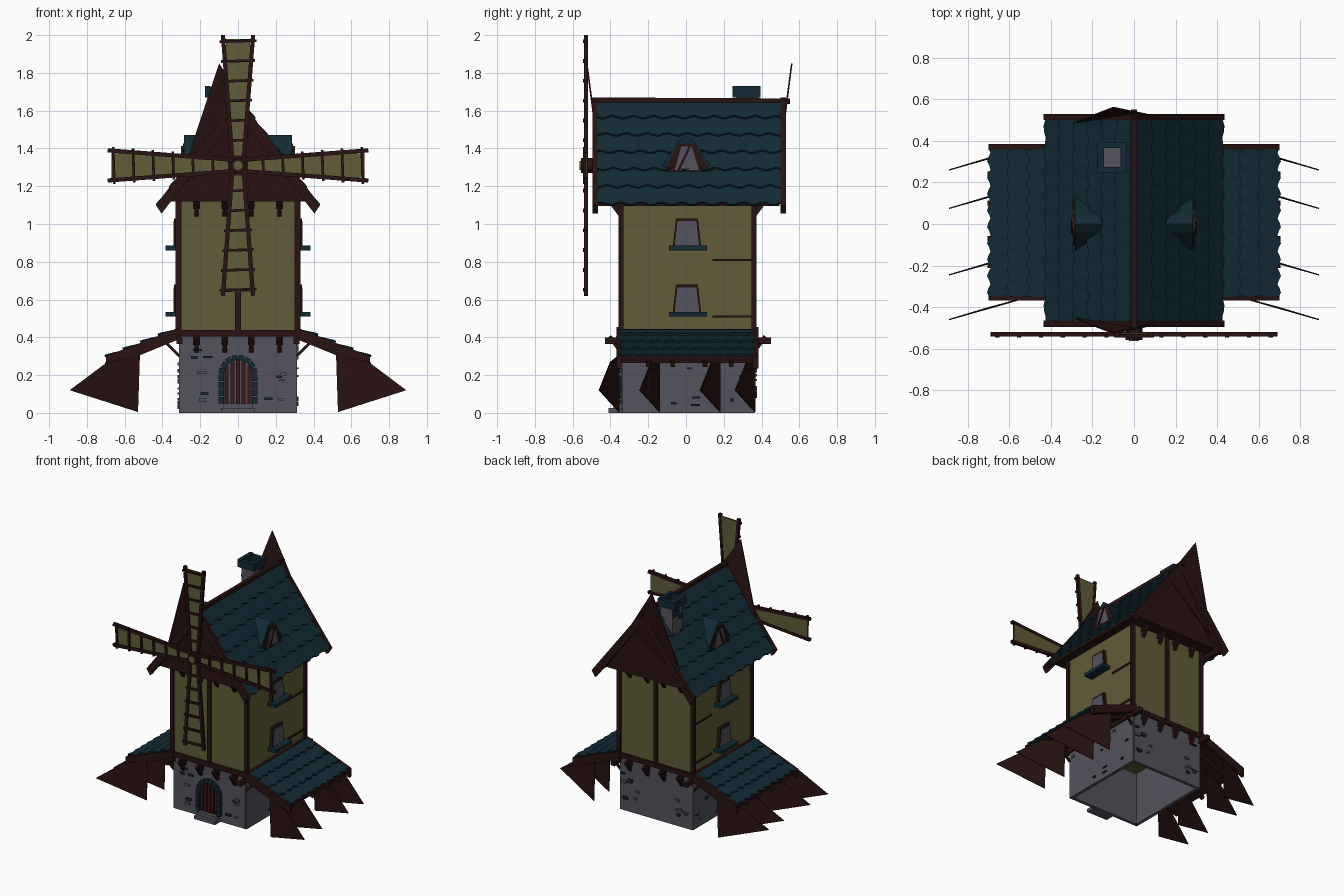
import bpy, bmesh, math, random
from mathutils import Vector, Matrix

random.seed(4)
cube = bpy.data.objects.get("Cube")
if cube:
    bpy.data.objects.remove(cube)


def material(name, rgb):
    m = bpy.data.materials.new(name)
    m.use_nodes = True
    m.diffuse_color = (*rgb, 1)
    m.node_tree.nodes["Principled BSDF"].inputs["Base Color"].default_value = (*rgb, 1)
    return m


BROWN = material("dark_timber", (0.023, 0.006, 0.006))
TEAL = material("teal_shingle", (0.006, 0.023, 0.035))
STONE = material("grey_stone", (0.09, 0.085, 0.11))
TAN = material("tan_plaster", (0.122, 0.107, 0.041))
RED = material("door_red", (0.045, 0.008, 0.01))


def part(name, mat, bm, mirror=False, thick=0):
    """Turn a bmesh into an object, optionally mirrored over x and thickened."""
    bmesh.ops.recalc_face_normals(bm, faces=bm.faces)
    me = bpy.data.meshes.new(name)
    bm.to_mesh(me)
    bm.free()
    me.materials.append(mat)
    ob = bpy.data.objects.new(name, me)
    bpy.context.collection.objects.link(ob)
    if thick:
        s = ob.modifiers.new("thickness", 'SOLIDIFY')
        s.thickness, s.offset = thick, 0
    if mirror:
        ob.modifiers.new("mirror", 'MIRROR')
    return ob


def box(bm, lo, hi):
    lo, hi = Vector(lo), Vector(hi)
    m = Matrix.Translation((lo + hi) / 2) @ Matrix.Diagonal((*(hi - lo), 1))
    bmesh.ops.create_cube(bm, size=1, matrix=m)


def beam(bm, p, q, w, h):
    """Square timber between two points."""
    p, q = Vector(p), Vector(q)
    d = q - p
    m = Matrix.Translation((p + q) / 2) @ d.to_track_quat('Z', 'Y').to_matrix().to_4x4()
    bmesh.ops.create_cube(bm, size=1, matrix=m @ Matrix.Diagonal((w, h, d.length, 1)))


def prism(bm, pts, a, b, axis='y'):
    """Extrude a profile (xz along y, or yz along x) from a to b."""
    place = (lambda u, v, t: (u, t, v)) if axis == 'y' else (lambda u, v, t: (t, u, v))
    ends = [[bm.verts.new(place(u, v, t)) for u, v in pts] for t in (a, b)]
    bm.faces.new(ends[0])
    bm.faces.new(ends[1][::-1])
    for i in range(len(pts)):
        j = (i + 1) % len(pts)
        bm.faces.new((ends[0][i], ends[0][j], ends[1][j], ends[1][i]))


def shingles(name, top, bot, y0, y1, rows):
    """Overlapping wavy courses on the +x slope, mirrored to the other."""
    bm = bmesh.new()
    top, bot = Vector(top), Vector(bot)
    d = bot - top
    n = Vector((-d.y, d.x)).normalized()
    seg = 36
    for r in range(rows):
        up, low = top + d * max(0, (r - 0.15) / rows), top + d * ((r + 1) / rows)
        line = []
        for i in range(seg + 1):
            y = y0 + (y1 - y0) * i / seg
            wave = d.normalized() * 0.009 * math.sin(i * math.pi / 2 + r * 2)
            a, b = up + n * 0.004, low + n * 0.02 + wave
            line.append((bm.verts.new((a.x, y, a.y)), bm.verts.new((b.x, y, b.y))))
        for (a, b), (c, e) in zip(line, line[1:]):
            bm.faces.new((a, b, e, c))
    part(name, TEAL, bm, True, 0.012)


# Stone ground floor: open shell with a ceiling above it
bm = bmesh.new()
for s in (-1, 1):
    box(bm, (s * 0.30 - 0.012, -0.34, 0), (s * 0.30 + 0.012, 0.36, 0.42))
    box(bm, (-0.30, 0.01 + s * 0.34 - 0.012, 0), (0.30, 0.01 + s * 0.34 + 0.012, 0.42))
part("stone_base", STONE, bm)

# Scattered raised stones
for name, mat in (("stone_blocks", STONE), ("dark_stone_blocks", TEAL)):
    bm = bmesh.new()
    for i in range(26):
        w, h, z = random.uniform(.02, .05), random.uniform(.008, .018), random.uniform(.02, .36)
        s = random.choice((-1, 1))
        if i % 2:
            x = s * random.uniform(0.15, 0.28)
            y = random.choice((-0.345, 0.365))
            box(bm, (x - w / 2, y - 0.01, z), (x + w / 2, y + 0.01, z + h))
        else:
            y = random.uniform(-0.3, 0.32)
            box(bm, (s * 0.31 - 0.01, y - w / 2, z), (s * 0.31 + 0.01, y + w / 2, z + h))
    part(name, mat, bm)

# Plastered upper floors
bm = bmesh.new()
box(bm, (-0.315, -0.345, 0.41), (0.315, 0.36, 1.14))
part("plaster_walls", TAN, bm)

# Timber frame: posts, sill beams, side rails and brackets
bm = bmesh.new()
for x in (-0.315, 0, 0.315):
    for y in (-0.345, 0.36):
        box(bm, (x - 0.015, y - 0.013, 0.42), (x + 0.015, y + 0.013, 1.14))
for s in (-1, 1):
    box(bm, (s * 0.32 - 0.015, -0.355, 0.41), (s * 0.32 + 0.015, 0.37, 0.445))
    box(bm, (s * 0.31 - 0.015, -0.43, 0.365), (s * 0.31 + 0.015, 0.45, 0.40))
    for z in (0.51, 0.81):
        box(bm, (s * 0.315 - 0.008, 0.14, z - 0.006), (s * 0.315 + 0.008, 0.36, z + 0.006))
for y, s in ((-0.345, -1), (0.36, 1)):
    box(bm, (-0.33, y - 0.018, 0.405), (0.33, y + 0.018, 0.44))
    for x in (-0.22, -0.07, 0.07, 0.22):
        for z in (0.41, 1.13):
            beam(bm, (x, y, z - 0.085), (x, y + s * 0.06, z - 0.005), 0.022, 0.022)
            box(bm, (x - 0.018, y - 0.025, z - 0.05), (x + 0.018, y + 0.025, z - 0.005))
part("timber_frame", BROWN, bm)

# Gables and roof lining
bm = bmesh.new()
prism(bm, [(-0.36, 1.12), (0.36, 1.12), (0, 1.61)], -0.44, 0.46)
part("gable", BROWN, bm)
bm = bmesh.new()
prism(bm, [(0, 1.645), (0.41, 1.095), (0.385, 1.095), (0, 1.61)], -0.465, 0.495)
part("roof_lining", BROWN, bm, True)
shingles("main_roof", (0, 1.645), (0.41, 1.095), -0.47, 0.50, 6)

# Barge boards, ridge beam and the tall crest on each gable
bm = bmesh.new()
for y in (-0.48, 0.515):
    prism(bm, [(0, 1.67), (0.435, 1.10), (0.405, 1.055), (0, 1.58)], y - 0.015, y + 0.015)
part("barge_boards", BROWN, bm, True)
bm = bmesh.new()
beam(bm, (0, -0.50, 1.655), (0, 0.55, 1.65), 0.03, 0.03)
part("ridge_beam", BROWN, bm)
bm = bmesh.new()
for c, s in ((-0.48, -1), (0.515, 1)):
    bm.faces.new([bm.verts.new(p) for p in (
        (-0.32, c - s * 0.04, 1.19), (-0.1, c + s * 0.045, 1.85), (0.12, c, 1.51))])
part("gable_crests", BROWN, bm, thick=0.008)

# Chimney
bm = bmesh.new()
box(bm, (-0.155, 0.265, 1.38), (-0.05, 0.385, 1.68))
part("chimney", STONE, bm)
bm = bmesh.new()
for s in (-1, 1):
    box(bm, (-0.105 + s * 0.055 - 0.015, 0.245, 1.67), (-0.105 + s * 0.055 + 0.015, 0.395, 1.73))
    box(bm, (-0.16, 0.32 + s * 0.06 - 0.015, 1.67), (-0.05, 0.32 + s * 0.06 + 0.015, 1.725))
for i in range(10):
    x, y, z = random.choice((-0.155, -0.05)), random.uniform(.28, .37), random.uniform(1.5, 1.65)
    box(bm, (x - 0.01, y - 0.02, z), (x + 0.01, y + 0.02, z + 0.02))
part("chimney_cap", TEAL, bm)

# Dormers
bm = bmesh.new()
prism(bm, [(-0.155, 1.265), (-0.04, 1.44), (0, 1.47), (0.04, 1.44), (0.155, 1.265)], 0.13, 0.285, 'x')
part("dormer_hood", TEAL, bm, True)
bm = bmesh.new()
prism(bm, [(-0.115, 1.275), (0.125, 1.275), (0.05, 1.425), (-0.045, 1.425)], 0.27, 0.291, 'x')
part("dormer_frame", BROWN, bm, True)
bm = bmesh.new()
prism(bm, [(-0.06, 1.285), (0.07, 1.285), (0.03, 1.41), (-0.025, 1.41)], 0.27, 0.295, 'x')
part("dormer_pane", STONE, bm, True)
bm = bmesh.new()
beam(bm, (0.297, -0.04, 1.285), (0.297, 0.02, 1.41), 0.012, 0.012)
part("dormer_bar", RED, bm, True)

# Side windows with sills
frame, pane, sill = bmesh.new(), bmesh.new(), bmesh.new()
for z in (0.53, 0.88):
    prism(frame, [(-0.07, z), (0.08, z), (0.063, z + 0.15), (-0.053, z + 0.15)], 0.31, 0.338, 'x')
    prism(pane, [(-0.06, z), (0.07, z), (0.055, z + 0.135), (-0.045, z + 0.135)], 0.31, 0.342, 'x')
    box(sill, (0.31, -0.09, z - 0.02), (0.385, 0.11, z + 0.005))
part("window_frame", BROWN, frame, True)
part("window_pane", STONE, pane, True)
part("window_sill", TEAL, sill, True)

# Front door: planks, stone arch and steps
bm = bmesh.new()
for i in range(5):
    x = -0.06 + i * 0.03
    box(bm, (x - 0.011, -0.358, 0.05), (x + 0.011, -0.335, 0.2 + math.sqrt(0.0062 - x * x)))
part("door", RED, bm)
bm = bmesh.new()
for s in (-1, 1):
    for i in range(4):
        z = 0.05 + i * 0.04
        box(bm, (s * 0.088 - 0.014, -0.37, z), (s * 0.088 + 0.014, -0.335, z + 0.034))
for i in range(8):
    a = math.pi * (i + 0.5) / 8
    c, e = math.cos(a), math.sin(a)
    beam(bm, (c * 0.074, -0.352, 0.205 + e * 0.074), (c * 0.102, -0.352, 0.205 + e * 0.102), 0.03, 0.03)
part("door_arch", TEAL, bm)
bm = bmesh.new()
box(bm, (-0.09, -0.41, 0), (0.09, -0.34, 0.025))
box(bm, (-0.08, -0.385, 0.025), (0.08, -0.34, 0.05))
part("door_steps", STONE, bm)

# Lean-to roofs with boards, rafters and braces
shingles("lean_to_roof", (0.315, 0.435), (0.69, 0.285), -0.35, 0.36, 4)
bm = bmesh.new()
prism(bm, [(0.31, 0.43), (0.685, 0.28), (0.685, 0.265), (0.31, 0.415)], -0.345, 0.355)
for y in (-0.355, 0.37):
    prism(bm, [(0.30, 0.455), (0.70, 0.30), (0.70, 0.235), (0.52, 0.305), (0.30, 0.395)], y - 0.014, y + 0.014)
for y in (-0.2, -0.07, 0.1, 0.24):
    beam(bm, (0.31, y, 0.405), (0.70, y, 0.255), 0.025, 0.025)
beam(bm, (0.31, -0.34, 0.30), (0.38, -0.34, 0.37), 0.015, 0.015)
beam(bm, (0.31, 0.35, 0.30), (0.38, 0.35, 0.37), 0.015, 0.015)
part("lean_to_timber", BROWN, bm, True)

# Long pointed fins under each lean-to
bm = bmesh.new()
for y in (-0.355, -0.14, 0.18, 0.365):
    bm.faces.new([bm.verts.new(p) for p in (
        (0.52, y, 0.305), (0.69, y - 0.045, 0.27), (0.89, y - 0.105, 0.12), (0.53, y, 0.005))])
part("lean_to_fins", BROWN, bm, True, 0.006)

# Windmill sails, one blade repeated around the hub
wood, cloth = bmesh.new(), bmesh.new()
for k in range(4):
    turn = Matrix.Translation((0, -0.53, 1.31)) @ Matrix.Rotation(k * math.pi / 2, 4, 'Y')
    at = lambda x, r, y=0: turn @ Vector((x, y, r))
    half = lambda r: 0.028 + 0.075 * r
    for s in (-1, 1):
        beam(wood, at(s * half(0), 0.0), at(s * half(0.69), 0.69), 0.022, 0.022)
    for i in range(6):
        r = 0.13 + i * 0.105
        w = half(r) + 0.02
        beam(wood, at(-w, r, -0.008), at(w, r + 0.006, -0.008), 0.014, 0.014)
    q = [at(x, r, 0.004) for x, r in ((-0.03, 0.05), (-0.066, 0.67), (0.066, 0.67), (0.03, 0.05))]
    cloth.faces.new([cloth.verts.new(p) for p in q])
part("sail_frame", BROWN, wood)
part("sail_cloth", TAN, cloth, thick=0.008)
for name, mat, r, y0, y1 in (("sail_hub", BROWN, 0.04, -0.557, -0.49),
                             ("sail_axle", BROWN, 0.025, -0.50, -0.40),
                             ("hub_cap", TAN, 0.024, -0.563, -0.55)):
    bm = bmesh.new()
    m = Matrix.Translation((0, (y0 + y1) / 2, 1.31)) @ Matrix.Rotation(math.pi / 2, 4, 'X')
    bmesh.ops.create_cone(bm, cap_ends=True, segments=12, radius1=r, radius2=r, depth=y1 - y0, matrix=m)
    part(name, mat, bm)
